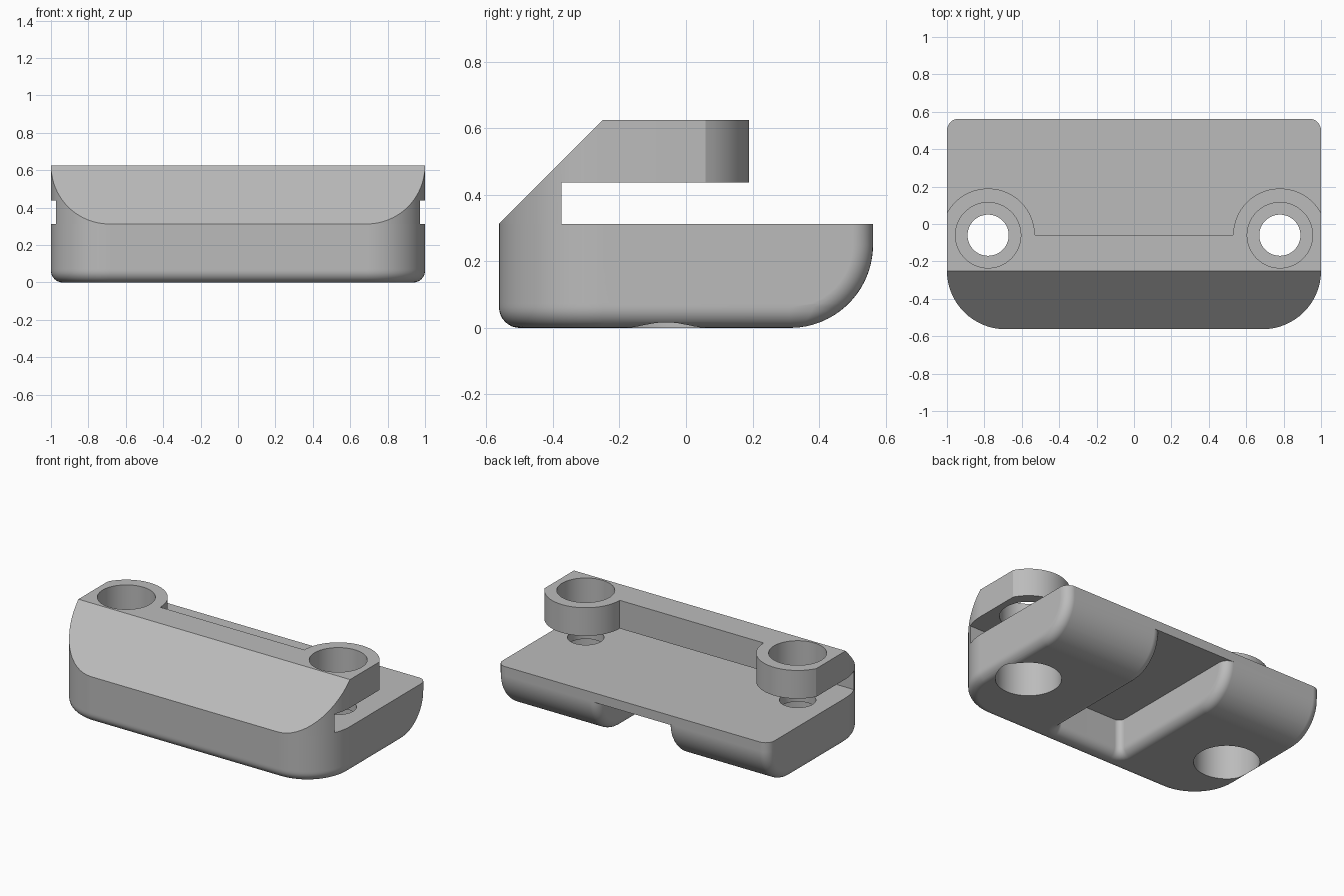
import bpy, bmesh
from math import sin, cos, pi, sqrt, asin
from mathutils import Vector

cube = bpy.data.objects.get("Cube")
if cube:
    bpy.data.objects.remove(cube, do_unlink=True)

# Main dimensions
W, D = 1.0, 0.5625          # half width, half depth
TOP, DECK = 0.625, 0.3125   # full height, top of the lower body
NOSE = 0.3125               # plan radius of the front corners
TAIL, EDGE = 0.25, 0.0625   # rear underside curve, edge rounding
NOTCH_W, NOTCH_Y = 0.25, -0.43
BOLT_X, BOLT_Y = 0.78, -0.06

grey = bpy.data.materials.new("plain grey")
grey.use_nodes = True
colour = (0.5, 0.5, 0.5, 1)
grey.diffuse_color = colour
grey.node_tree.nodes["Principled BSDF"].inputs["Base Color"].default_value = colour


def make_object(name, bm):
    bmesh.ops.remove_doubles(bm, verts=bm.verts, dist=1e-5)
    bmesh.ops.recalc_face_normals(bm, faces=bm.faces)
    mesh = bpy.data.meshes.new(name)
    bm.to_mesh(mesh)
    bm.free()
    mesh.materials.append(grey)
    obj = bpy.data.objects.new(name, mesh)
    bpy.context.collection.objects.link(obj)
    return obj


def prism(outline, z0, z1):
    bm = bmesh.new()
    face = bm.faces.new([bm.verts.new((x, y, z0)) for x, y in outline])
    new = bmesh.ops.extrude_face_region(bm, geom=[face])["geom"]
    bmesh.ops.translate(bm, vec=(0, 0, z1 - z0),
                        verts=[g for g in new if isinstance(g, bmesh.types.BMVert)])
    return bm


def arc(cx, cy, r, a0, a1, n):
    return [(cx + r * cos(a0 + (a1 - a0) * i / n), cy + r * sin(a0 + (a1 - a0) * i / n))
            for i in range(n + 1)]


def mirrored(points):
    return [(-x, y) for x, y in reversed(points)]


def cut(obj, cutter_bm):
    cutter = make_object("cutter", cutter_bm)
    cutter.hide_render = True
    mod = obj.modifiers.new("cut", 'BOOLEAN')
    mod.operation, mod.solver, mod.object = 'DIFFERENCE', 'EXACT', cutter
    bpy.context.view_layer.objects.active = obj
    bpy.ops.object.modifier_apply(modifier=mod.name)
    bpy.data.objects.remove(cutter, do_unlink=True)


def cut_bolt_holes(obj, radius, z0, z1):
    for side in (-1, 1):
        circle = arc(side * BOLT_X, BOLT_Y, radius, 0, 2 * pi, 64)[:-1]
        cut(obj, prism(circle, z0, z1))


def finish(obj):
    bpy.ops.object.select_all(action='DESELECT')
    obj.select_set(True)
    bpy.context.view_layer.objects.active = obj
    bpy.ops.object.shade_smooth_by_angle(angle=pi / 6)
    mod = obj.modifiers.new("normals", 'WEIGHTED_NORMAL')
    mod.keep_sharp = True


# Rounding that follows the rear curve: (inset from the side wall, y) at height z
def tail_corner(z, n=8):
    start = asin(max(0, 1 - z / EDGE))
    points = []
    for i in range(n + 1):
        a = start + (pi / 2 - start) * i / n
        reach = TAIL - EDGE * (1 - sin(a))
        drop = max(0, TAIL - z)
        points.append((EDGE * (1 - cos(a)), D - TAIL + sqrt(max(0, reach ** 2 - drop ** 2))))
    return points


def bottom_inset(z):
    return EDGE - sqrt(max(0, EDGE ** 2 - max(0, EDGE - z) ** 2))


def outer_half(z):
    front = arc(W - NOSE, NOSE - D, NOSE - bottom_inset(z), -pi / 2, 0, 16)
    return front + [(W - d, y) for d, y in tail_corner(z)]


def notch_half(z):
    c = 0.04
    rear = [(NOTCH_W + d, y) for d, y in reversed(tail_corner(z))]
    return rear + arc(NOTCH_W - c, NOTCH_Y + c, c + bottom_inset(z), 0, -pi / 2, 6)


# Lower body: stacked slices with the underside notch, then a closed deck
bm = bmesh.new()
levels = [EDGE * (1 - cos(pi / 2 * i / 8)) for i in range(9)]
levels += [TAIL * (1 - cos(pi / 4 * (1 + i / 10))) for i in range(11)]
rings = []
for z in levels:
    right = outer_half(z) + notch_half(z)
    rings.append([bm.verts.new((x, y, z)) for x, y in right + mirrored(right)])
for low, high in zip(rings, rings[1:]):
    for i in range(len(low)):
        j = (i + 1) % len(low)
        bm.faces.new((low[i], low[j], high[j], high[i]))
bm.faces.new(list(reversed(rings[0])))

last, half = rings[-1], outer_half(DECK)
n = len(half)
deck = [bm.verts.new((x, y, DECK)) for x, y in half + mirrored(half)]
rim = last[:n] + last[-n:]
notch = last[n:-n]
bm.faces.new(deck)
bm.faces.new(notch)
for i in range(2 * n):
    j = (i + 1) % (2 * n)
    if i == n - 1:
        bm.faces.new((rim[i], notch[0], notch[-1], rim[j], deck[j], deck[i]))
    else:
        bm.faces.new((rim[i], rim[j], deck[j], deck[i]))
lower_body = make_object("lower_body", bm)
cut_bolt_holes(lower_body, 0.2, -0.1, 0.25)
cut_bolt_holes(lower_body, 0.11, 0.2, 0.4)
finish(lower_body)

# Upper clamp: plan outline with two bolt bosses
boss_r = 0.25
side_angle = asin(sqrt(1 - ((W - BOLT_X) / boss_r) ** 2))
right = arc(W - NOSE, NOSE - D, NOSE, -pi / 2, 0, 16)
right += arc(BOLT_X, BOLT_Y, boss_r, side_angle, pi, 24)
bm = prism(right + mirrored(right), DECK, TOP)

# Sloped front face
bmesh.ops.recalc_face_normals(bm, faces=bm.faces)
bmesh.ops.bisect_plane(bm, geom=bm.verts[:] + bm.edges[:] + bm.faces[:], dist=1e-5,
                       plane_co=Vector((0, -0.25, TOP)), plane_no=Vector((0, -1, 1)),
                       clear_outer=True)
bmesh.ops.holes_fill(bm, edges=[e for e in bm.edges if e.is_boundary], sides=0)
upper_clamp = make_object("upper_clamp", bm)

# Slot open to the rear and sides, then the wide bolt holes
cut(upper_clamp, prism([(-1.2, -0.375), (1.2, -0.375), (1.2, 1), (-1.2, 1)], 0.2, 0.4375))
cut_bolt_holes(upper_clamp, 0.175, 0.3, 0.8)
finish(upper_clamp)
